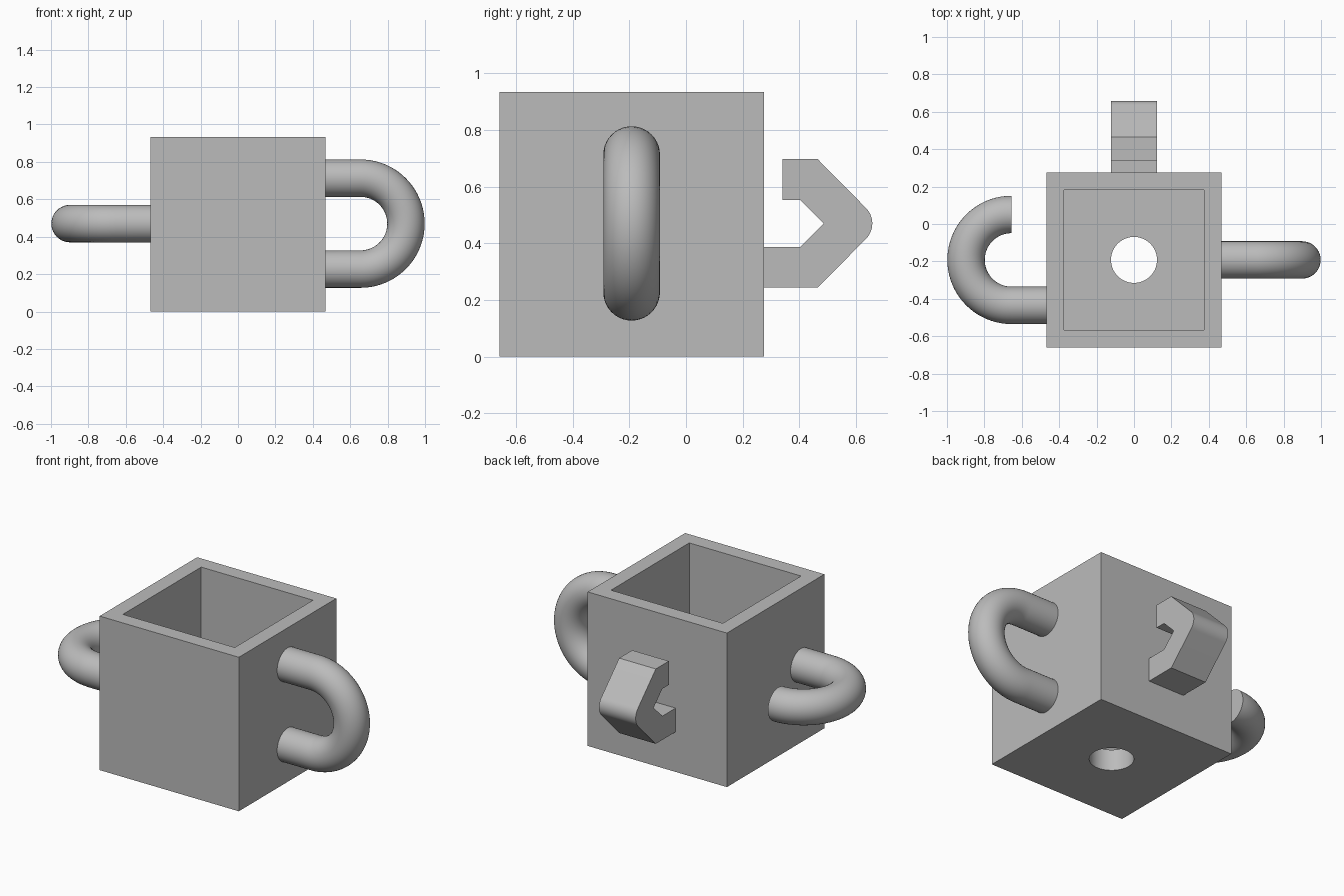
import bpy, bmesh, math
from mathutils import Vector

if "Cube" in bpy.data.objects:
    bpy.data.objects.remove(bpy.data.objects["Cube"])

CY, CZ = -0.192, 0.47      # planter centre in y and z
HALF, WALL = 0.467, 0.13   # half width and wall thickness
TUBE_R, BEND_R = 0.1, 0.243

grey = bpy.data.materials.new("plain grey")
grey.diffuse_color = (0.5, 0.5, 0.5, 1)
grey.use_nodes = True
grey.node_tree.nodes["Principled BSDF"].inputs["Base Color"].default_value = grey.diffuse_color


def add_object(name, bm, smooth=False):
    bmesh.ops.recalc_face_normals(bm, faces=bm.faces)
    mesh = bpy.data.meshes.new(name)
    bm.to_mesh(mesh)
    bm.free()
    mesh.materials.append(grey)
    ob = bpy.data.objects.new(name, mesh)
    bpy.context.collection.objects.link(ob)
    if smooth:
        bpy.ops.object.select_all(action='DESELECT')
        ob.select_set(True)
        bpy.context.view_layer.objects.active = ob
        bpy.ops.object.shade_smooth_by_angle(angle=math.radians(35))
    return ob


def tube(name, path, normal, sides=40):
    """Sweep a round section along a path lying in the plane of the normal."""
    bm = bmesh.new()
    rings = []
    for i, p in enumerate(path):
        tangent = path[min(i + 1, len(path) - 1)] - path[max(i - 1, 0)]
        if i in (0, len(path) - 1):
            tangent = Vector((1, 0, 0))
            if i:
                tangent = -tangent
            if path[0].x < 0:
                tangent = -tangent
        side = normal.cross(tangent).normalized()
        rings.append([bm.verts.new(p + TUBE_R * (math.cos(a) * side + math.sin(a) * normal))
                      for a in (2 * math.pi * k / sides for k in range(sides))])
    for a, b in zip(rings, rings[1:]):
        for k in range(sides):
            n = (k + 1) % sides
            bm.faces.new((a[k], a[n], b[n], b[k]))
    bm.faces.new(rings[0])
    bm.faces.new(rings[-1])
    return add_object(name, bm, True)


# Open box with a hollow interior
bm = bmesh.new()
bmesh.ops.create_cube(bm, size=2 * HALF)
bmesh.ops.translate(bm, verts=bm.verts, vec=(0, CY, HALF))
top = max(bm.faces, key=lambda f: f.calc_center_median().z)
bmesh.ops.inset_region(bm, faces=[top], thickness=WALL)
floor = bmesh.ops.extrude_discrete_faces(bm, faces=[top])["faces"][0]
bmesh.ops.translate(bm, verts=floor.verts, vec=(0, 0, WALL - 2 * HALF))
box = add_object("box", bm)

# Round drain hole through the floor
bm = bmesh.new()
bmesh.ops.create_cone(bm, cap_ends=True, segments=64, radius1=0.123, radius2=0.123, depth=0.5)
bmesh.ops.translate(bm, verts=bm.verts, vec=(0, CY, 0.05))
cutter = add_object("drain_cutter", bm)
cutter.hide_render = True
cutter.hide_set(True)
cut = box.modifiers.new("drain_hole", 'BOOLEAN')
cut.operation = 'DIFFERENCE'
cut.solver = 'EXACT'
cut.object = cutter
bpy.context.view_layer.objects.active = box
box.select_set(True)
bpy.ops.object.modifier_apply(modifier=cut.name)
bpy.data.objects.remove(cutter)
bpy.ops.object.shade_smooth_by_angle(angle=math.radians(35))

# Half-turn bend shared by both tubes: (outward, across) offsets
bend = [(0.655 + BEND_R * math.sin(t), -BEND_R * math.cos(t))
        for t in (math.pi * i / 40 for i in range(41))]
root = (0.45, -BEND_R)

# Closed upright handle on the right
path = [root] + bend + [(0.45, BEND_R)]
tube("side_handle", [Vector((u, CY, CZ + v)) for u, v in path], Vector((0, 1, 0)))

# Open flat hook on the left
path = [root] + bend
tube("side_hook", [Vector((-u, CY + v, CZ)) for u, v in path], Vector((0, 0, 1)))

# Angular hook on the back, with a rounded nose
nose = [(0.581 + 0.077 * math.cos(a), CZ + 0.077 * math.sin(a))
        for a in (math.radians(-45 + 90 * i / 12) for i in range(13))]
profile = ([(0.26, 0.243), (0.465, 0.243)] + nose +
           [(0.465, 0.697), (0.34, 0.697), (0.34, 0.553), (0.403, 0.553),
            (0.486, CZ), (0.403, 0.387), (0.26, 0.387)])
bm = bmesh.new()
face = bm.faces.new([bm.verts.new((-0.123, y, z)) for y, z in profile])
ext = bmesh.ops.extrude_face_region(bm, geom=[face])["geom"]
bmesh.ops.translate(bm, verts=[v for v in ext if isinstance(v, bmesh.types.BMVert)],
                    vec=(0.246, 0, 0))
add_object("back_hook", bm, True)
